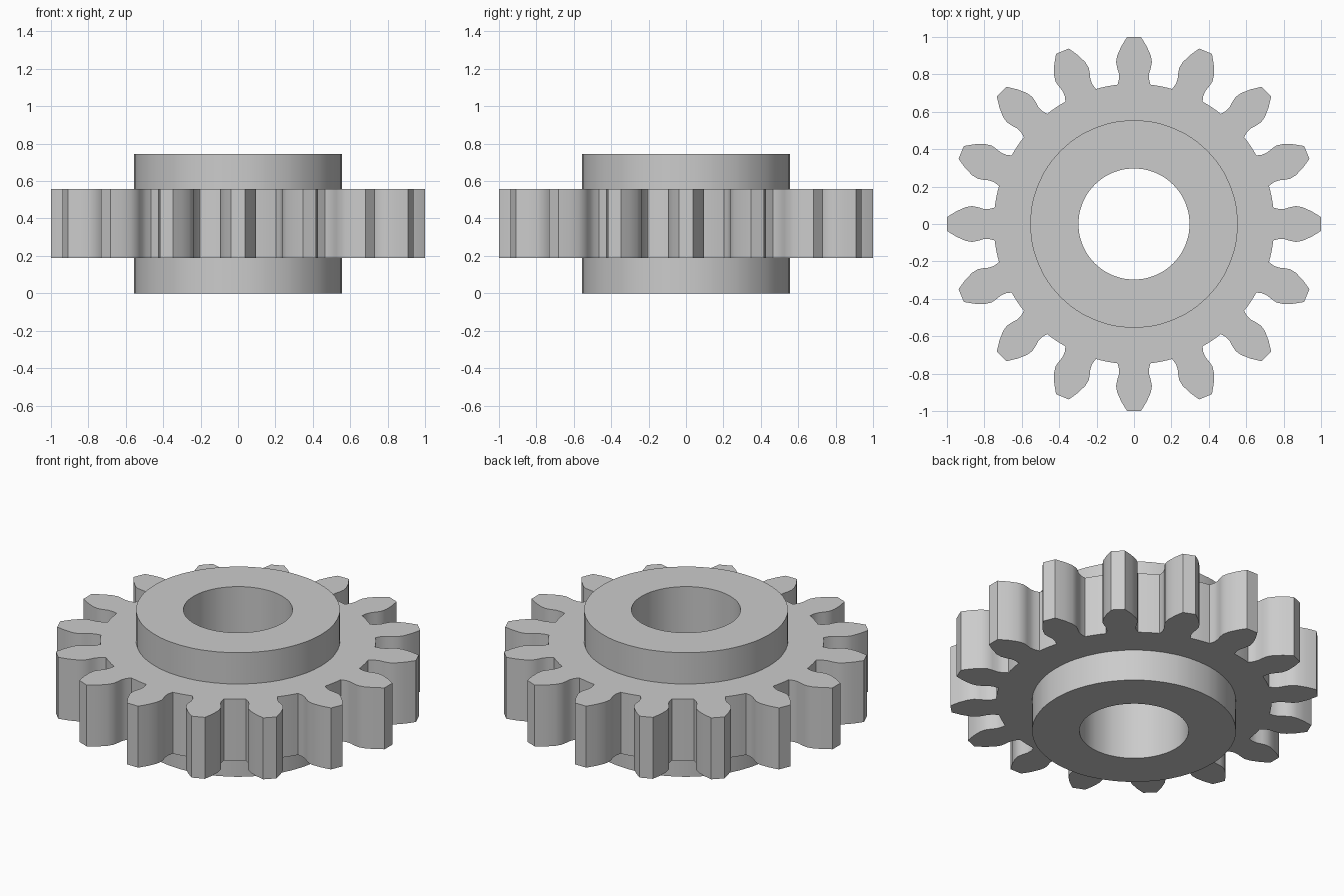
import bpy, bmesh, math

if "Cube" in bpy.data.objects:
    bpy.data.objects.remove(bpy.data.objects["Cube"], do_unlink=True)

TEETH = 16
PITCH = 2 * math.pi / TEETH
BORE, HUB, ROOT = 0.297, 0.555, 0.75
HEIGHT, LOW, HIGH = 0.745, 0.188, 0.557
# Tooth flank above the root: distance from the axis, half width
FLANK = [(0.775, 0.080), (0.805, 0.081), (0.835, 0.090), (0.865, 0.096),
         (0.90, 0.090), (0.95, 0.068), (1.0, 0.037)]
HALF = math.asin(0.088 / ROOT)
VALLEY = PITCH - 2 * HALF

bm = bmesh.new()


def ring(radius, z, angles):
    return [bm.verts.new((radius * math.cos(a), radius * math.sin(a), z)) for a in angles]


def bridge(first, second):
    n = len(first)
    return [bm.faces.new((first[i], second[i], second[(i + 1) % n], first[(i + 1) % n]))
            for i in range(n)]


# Angles shared by hub and root circles: three under each tooth, three in each valley
offsets = [-HALF, 0, HALF] + [HALF + VALLEY * k / 4 for k in (1, 2, 3)]
angles = [t * PITCH + o for t in range(TEETH) for o in offsets]
step = len(offsets)

# Flat gear plate: annulus plus one outline face per tooth
hub_low = ring(HUB, LOW, angles)
root = ring(ROOT, LOW, angles)
plate = bridge(hub_low, root)
for t in range(TEETH):
    c, s = math.cos(t * PITCH), math.sin(t * PITCH)
    outline = [(r, -h) for r, h in FLANK] + [(r, h) for r, h in reversed(FLANK)]
    tooth = [bm.verts.new((r * c - h * s, r * s + h * c, LOW)) for r, h in outline]
    base = root[t * step:t * step + 3]
    plate.append(bm.faces.new([base[0]] + tooth + [base[2], base[1]]))

# Thicken the plate by raising a copy and walling its edge
rim = [e for e in bm.edges if e.is_boundary and not all(v in hub_low for v in e.verts)]
copy = bmesh.ops.duplicate(bm, geom=plate + list({e for f in plate for e in f.edges})
                           + list({v for f in plate for v in f.verts}))
vmap = copy["vert_map"]
for v in [g for g in copy["geom"] if isinstance(g, bmesh.types.BMVert)]:
    v.co.z = HIGH
for e in rim:
    a, b = e.verts
    bm.faces.new((a, b, vmap[b], vmap[a]))

# Collars and bore turned around the axis
sections = [hub_low] + [ring(r, z, angles) for r, z in
            ((HUB, 0), (BORE, 0), (BORE, HEIGHT), (HUB, HEIGHT))]
sections.append([vmap[v] for v in hub_low])
for first, second in zip(sections, sections[1:]):
    bridge(first, second)

bmesh.ops.recalc_face_normals(bm, faces=bm.faces)
mesh = bpy.data.meshes.new("spur_gear")
bm.to_mesh(mesh)
bm.free()
gear = bpy.data.objects.new("spur_gear", mesh)
bpy.context.collection.objects.link(gear)

# Plain grey metal
grey = bpy.data.materials.new("light_grey")
grey.use_nodes = True
colour = (0.6, 0.6, 0.6, 1)
grey.diffuse_color = colour
grey.node_tree.nodes["Principled BSDF"].inputs["Base Color"].default_value = colour
mesh.materials.append(grey)

bpy.ops.object.select_all(action="DESELECT")
gear.select_set(True)
bpy.context.view_layer.objects.active = gear
bpy.ops.object.shade_smooth_by_angle(angle=math.radians(30))
